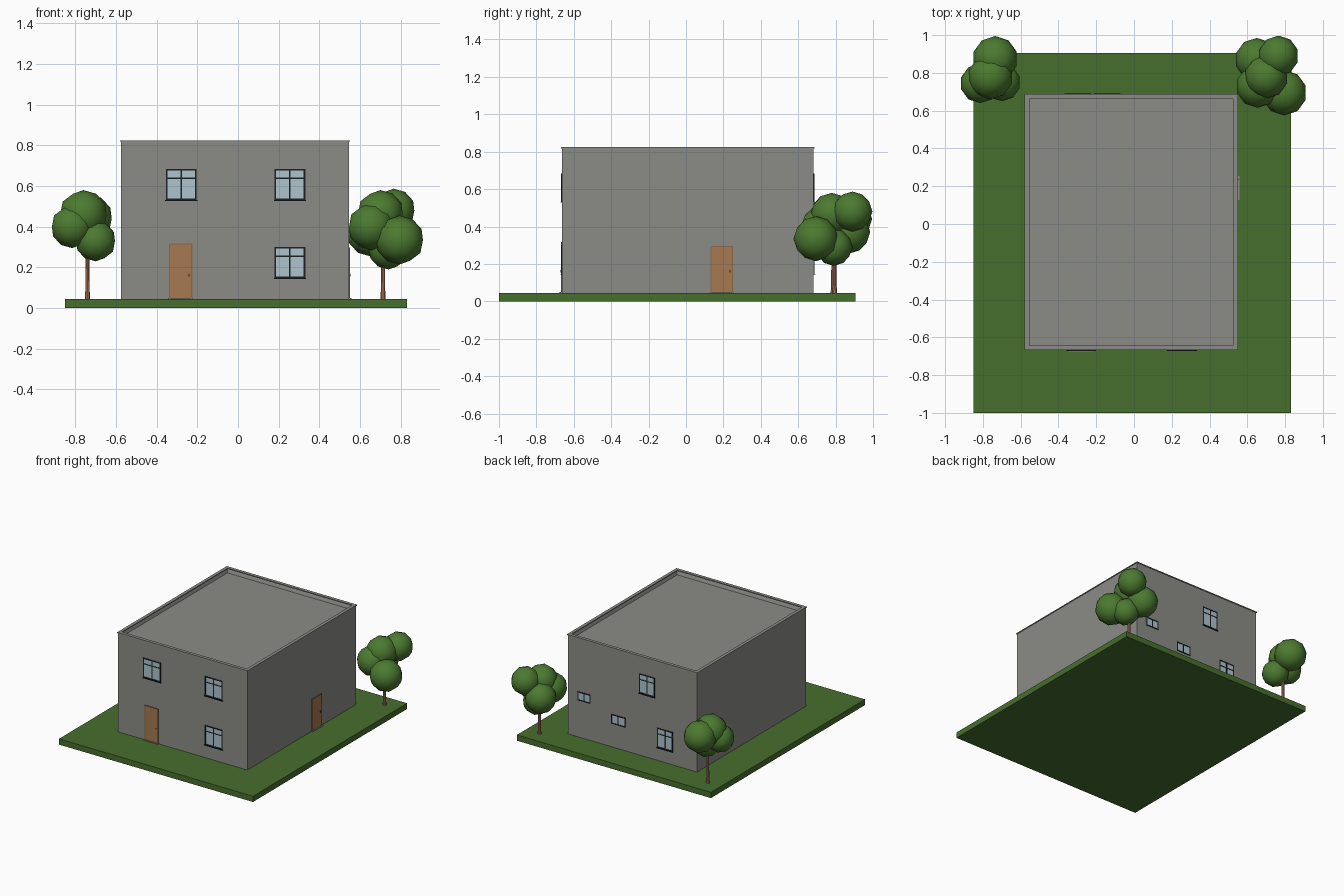
import bpy, bmesh, math
from mathutils import Matrix, Vector

if "Cube" in bpy.data.objects:
    bpy.data.objects.remove(bpy.data.objects["Cube"])


def mat(name, r, g, b):
    m = bpy.data.materials.new(name)
    m.diffuse_color = (r, g, b, 1)
    m.use_nodes = True
    m.node_tree.nodes["Principled BSDF"].inputs["Base Color"].default_value = m.diffuse_color
    return m


WALL = mat("wall_grey", .26, .26, .24)
GRASS = mat("grass_green", .061, .156, .026)
LEAF = mat("leaf_green", .072, .195, .03)
BARK = mat("bark_brown", .50, .22, .115)
DOOR = mat("door_wood", .38, .195, .085)
TRIM = mat("door_trim", .27, .135, .055)
GLASS = mat("glass_blue", .42, .56, .62)
FRAME = mat("frame_black", .012, .014, .016)


def finish(bm, name, material):
    me = bpy.data.meshes.new(name)
    bm.to_mesh(me)
    bm.free()
    me.materials.append(material)
    ob = bpy.data.objects.new(name, me)
    bpy.context.collection.objects.link(ob)
    return ob


def add_box(bm, lo, hi):
    lo, hi = Vector(lo), Vector(hi)
    m = Matrix.Translation((lo + hi) / 2) @ Matrix.Diagonal((*(hi - lo), 1))
    return bmesh.ops.create_cube(bm, size=1, matrix=m)["verts"]


def boxes(name, material, parts, place=None):
    bm = bmesh.new()
    for lo, hi in parts:
        add_box(bm, lo, hi)
    ob = finish(bm, name, material)
    if place:
        ob.matrix_world = place
    return ob


# House extents
X0, X1, Y0, Y1 = -.574, .545, -.663, .683
Z0, Z1 = .045, .825

boxes("lawn", GRASS, [((-.85, -1, 0), (.83, .906, Z0))])

# Walls with the roof sunk behind a parapet
bm = bmesh.new()
add_box(bm, (X0, Y0, Z0), (X1, Y1, Z1 - .004))
bm.faces.ensure_lookup_table()
top = max(bm.faces, key=lambda f: f.calc_center_median().z)
bmesh.ops.inset_region(bm, faces=[top], thickness=.020)
bmesh.ops.translate(bm, verts=top.verts[:], vec=(0, 0, -.037))
finish(bm, "house_walls", WALL)

# Thin coping around the parapet
e, w = .005, .025
cx0, cx1, cy0, cy1 = X0 - e, X1 + e, Y0 - e, Y1 + e
za, zb = Z1 - .007, Z1
boxes("parapet_coping", WALL, [
    ((cx0, cy0, za), (cx1, cy0 + w, zb)), ((cx0, cy1 - w, za), (cx1, cy1, zb)),
    ((cx0, cy0 + w, za), (cx0 + w, cy1 - w, zb)),
    ((cx1 - w, cy0 + w, za), (cx1, cy1 - w, zb))])

# Wall placements: local x runs along the wall, local -y points outward
FRONT = Matrix.Translation((0, Y0, 0))
BACK = Matrix.Translation((0, Y1, 0)) @ Matrix.Rotation(math.pi, 4, "Z")
RIGHT = Matrix.Translation((X1, 0, 0)) @ Matrix.Rotation(math.pi / 2, 4, "Z")


def window(name, place, x, z, w, h, transom=True):
    a, b, c, d, t = x - w / 2, x + w / 2, z - h / 2, z + h / 2, .008
    boxes(name + "_glass", GLASS, [((a, -.0015, c), (b, .002, d))], place)
    f = -.004
    bars = [((a, f, c), (a + t, 0, d)), ((b - t, f, c), (b, 0, d)),
            ((a + t, f, c), (b - t, 0, c + t)), ((a + t, f, d - t), (b - t, 0, d)),
            ((x - .004, f, c + t), (x + .004, 0, d - t))]
    if transom:
        zt = d - h * .3
        bars += [((a + t, f, zt - .003), (x - .004, 0, zt + .003)),
                 ((x + .004, f, zt - .003), (b - t, 0, zt + .003))]
    boxes(name + "_frame", FRAME, bars, place)
    if transom:
        boxes(name + "_sill", FRAME,
              [((a - .003, -.009, c - .004), (b + .003, 0, c))], place)


window("front_upper_left_window", FRONT, -.279, .608, .152, .153)
window("front_upper_right_window", FRONT, .255, .608, .152, .153)
window("front_lower_window", FRONT, .255, .224, .152, .153)
window("back_upper_window", BACK, .142, .608, .135, .153)
window("back_lower_window", BACK, .297, .224, .135, .153)
window("back_stair_window_high", BACK, -.403, .367, .112, .07, False)
window("back_stair_window_low", BACK, -.108, .265, .125, .075, False)


def door(name, place, x, w, ztop):
    a, b, t = x - w / 2, x + w / 2, .006
    boxes(name + "_leaf", DOOR, [((a + t, -.004, Z0), (b - t, .002, ztop - t))], place)
    boxes(name + "_trim", TRIM, [
        ((a, -.006, Z0), (a + t, 0, ztop)), ((b - t, -.006, Z0), (b, 0, ztop)),
        ((a + t, -.006, ztop - t), (b - t, 0, ztop))], place)
    boxes(name + "_step", WALL, [((a - .003, -.013, Z0), (b + .003, 0, Z0 + .005))], place)
    boxes(name + "_handle", FRAME,
          [((b - .02, -.008, .155), (b - .014, -.004, .167))], place)


door("front_door", FRONT, -.282, .116, .318)
door("side_door", RIGHT, .191, .122, .297)


# Trees: flared trunk and a crown of low-poly balls (x, y, z, radius)
def tree(name, x, y, blobs):
    bm = bmesh.new()
    for z0, z1, r0, r1 in ((Z0, .09, .014, .011), (.09, .36, .011, .009)):
        bmesh.ops.create_cone(bm, cap_ends=True, segments=10, radius1=r0, radius2=r1,
                              depth=z1 - z0, matrix=Matrix.Translation((x, y, (z0 + z1) / 2)))
    finish(bm, name + "_trunk", BARK)
    bm = bmesh.new()
    for bx, by, bz, r in blobs:
        bmesh.ops.create_icosphere(bm, subdivisions=2, radius=r,
                                   matrix=Matrix.Translation((bx, by, bz)))
    for f in bm.faces:
        f.smooth = True
    finish(bm, name + "_crown", LEAF)


tree("left_tree", -.74, .787, [
    (-.76, .78, .46, .12), (-.815, .745, .40, .105),
    (-.70, .75, .33, .10), (-.735, .875, .44, .12)])
tree("right_tree", .713, .794, [
    (.795, .695, .335, .12), (.655, .73, .40, .115), (.765, .89, .48, .107),
    (.65, .87, .37, .115), (.70, .78, .465, .115), (.74, .79, .29, .10)])
